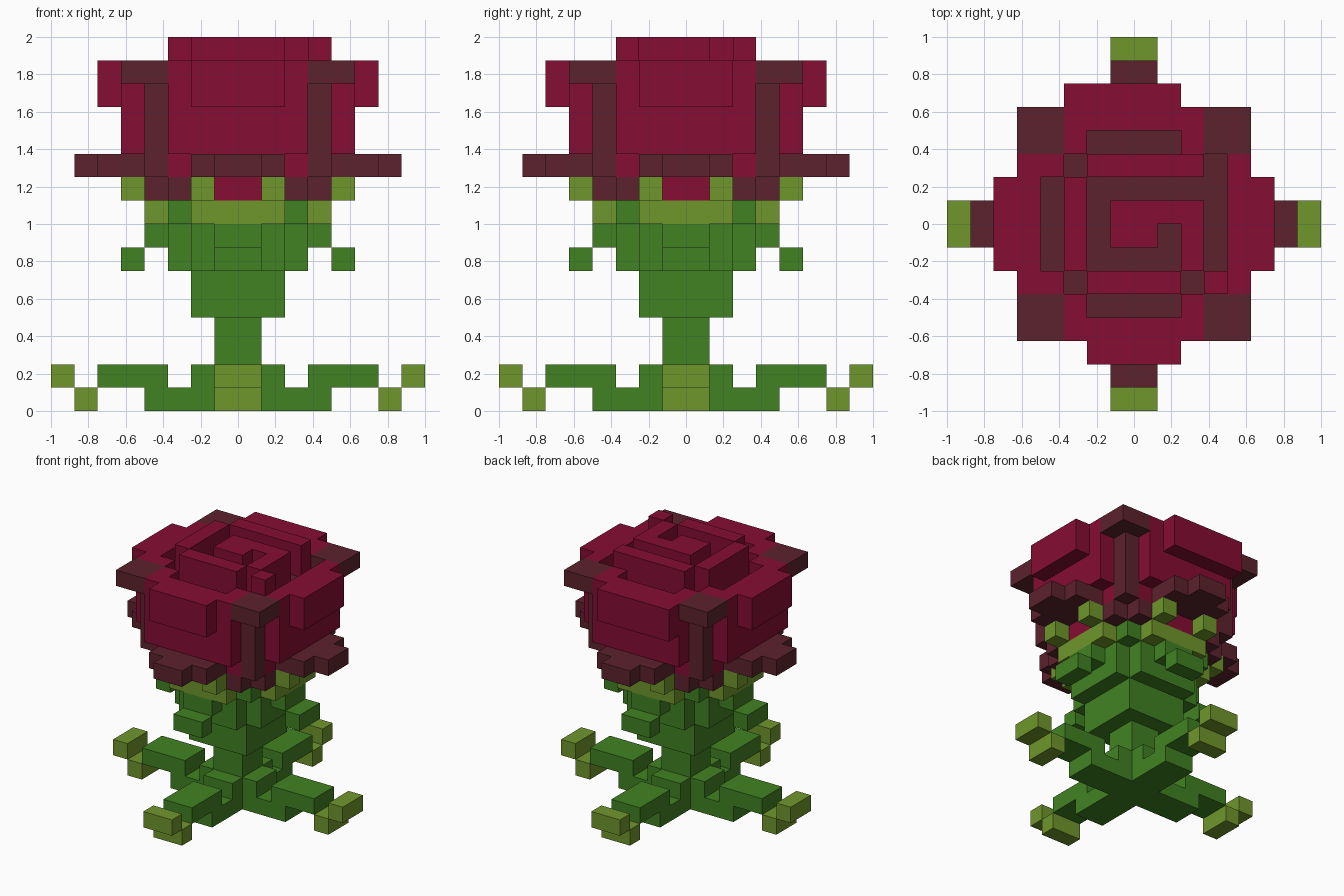
import bpy, bmesh
from mathutils import Matrix, Vector

cube = bpy.data.objects.get("Cube")
if cube:
    bpy.data.objects.remove(cube, do_unlink=True)

U = 0.125  # size of one block


def material(name, rgb):
    m = bpy.data.materials.new(name)
    m.use_nodes = True
    m.diffuse_color = (*rgb, 1)
    m.node_tree.nodes["Principled BSDF"].inputs["Base Color"].default_value = (*rgb, 1)
    return m


RED = material("petal red", (0.238, 0.004, 0.033))
DARK = material("dark maroon", (0.107, 0.016, 0.027))
GREEN = material("leaf green", (0.053, 0.223, 0.016))
LIGHT = material("light green", (0.162, 0.305, 0.025))


def blocks(name, mat, boxes, turns=1):
    """Boxes as (x0, x1, y0, y1, z0, z1) in blocks, repeated by quarter turns."""
    bm = bmesh.new()
    for x0, x1, y0, y1, z0, z1 in boxes:
        size = Vector((x1 - x0, y1 - y0, z1 - z0))
        mid = Vector((x0 + x1, y0 + y1, z0 + z1)) / 2
        for k in range(turns):
            mat4 = (Matrix.Rotation(k * 1.5707963268, 4, 'Z') @ Matrix.Translation(mid * U)
                    @ Matrix.Diagonal((*(size * U), 1)))
            bmesh.ops.create_cube(bm, size=1, matrix=mat4)
    mesh = bpy.data.meshes.new(name)
    bm.to_mesh(mesh)
    bm.free()
    mesh.materials.append(mat)
    obj = bpy.data.objects.new(name, mesh)
    bpy.context.collection.objects.link(obj)
    return obj


# Stem and the four ground leaves
blocks("stem", GREEN, [(-1, 1, -1, 1, 0, 4)])
blocks("ground_leaves", GREEN, [(-1, 1, -4, -1, 0, 1), (-1, 1, -2, -1, 1, 2),
                                (-1, 1, -6, -3, 1, 2)], 4)
blocks("leaf_tips", LIGHT, [(-1, 1, -7, -6, 0, 1), (-1, 1, -8, -7, 1, 2)], 4)

# Flower cup with drooping sepals
blocks("cup", GREEN, [(-2, 2, -2, 2, 4, 6), (-3, 3, -2, 2, 6, 8),
                      (-2, 2, -3, 3, 6, 8), (-3, 3, -3, 3, 8, 9)])
blocks("sepals", GREEN, [(-1, 1, -4, -3, 7, 8), (-1, 1, -5, -4, 6, 7)], 4)
blocks("cup_rim", LIGHT, [(-2, 2, -4, -3, 8, 9), (-2, -1, -5, -4, 9, 10),
                          (1, 2, -5, -4, 9, 10)], 4)

# Lower bloom and the petals that fold outward
blocks("bloom_base", RED, [(-2, 2, -4, 0, 9, 10), (-3, 3, -4, 0, 10, 11)], 4)
blocks("lower_petals", DARK, [(-2, 2, -6, -4, 10, 11), (-1, 1, -7, -6, 10, 11)], 4)
blocks("corner_ribs", DARK, [(2, 4, -3, -2, 9, 10), (2, 3, -4, -3, 9, 10),
                             (3, 4, -4, -3, 10, 14), (3, 5, -5, -3, 14, 15)], 4)

# Bloom core, whose top is the floor of the grooves
blocks("bloom_core", DARK, [(-4, 4, -4, 4, 11, 14)])

# Outer petal walls with curled lips
blocks("petal_walls", RED, [(-3, 3, -5, -4, 11, 15), (-2, 2, -6, -5, 13, 15)], 4)
blocks("back_lip_end", RED, [(-3, -2, 5, 6, 13, 15)])
blocks("wall_ends", RED, [(s, s + 1, t, t + 1, 14, 15)
                          for s, t in ((-3, -4), (2, -4), (-3, 3), (2, 3),
                                       (-4, -3), (-4, 2))])

# Spiral of inner petals
blocks("inner_spiral", RED, [(-2, 2, -3, -2, 14, 16), (-3, -2, -2, 2, 14, 16),
                             (-2, 3, 2, 3, 14, 16), (2, 3, -2, 1, 14, 16),
                             (-1, 3, 0, 1, 14, 16), (-1, 1, -1, 0, 14, 16),
                             (3, 4, -3, -2, 14, 16)])
